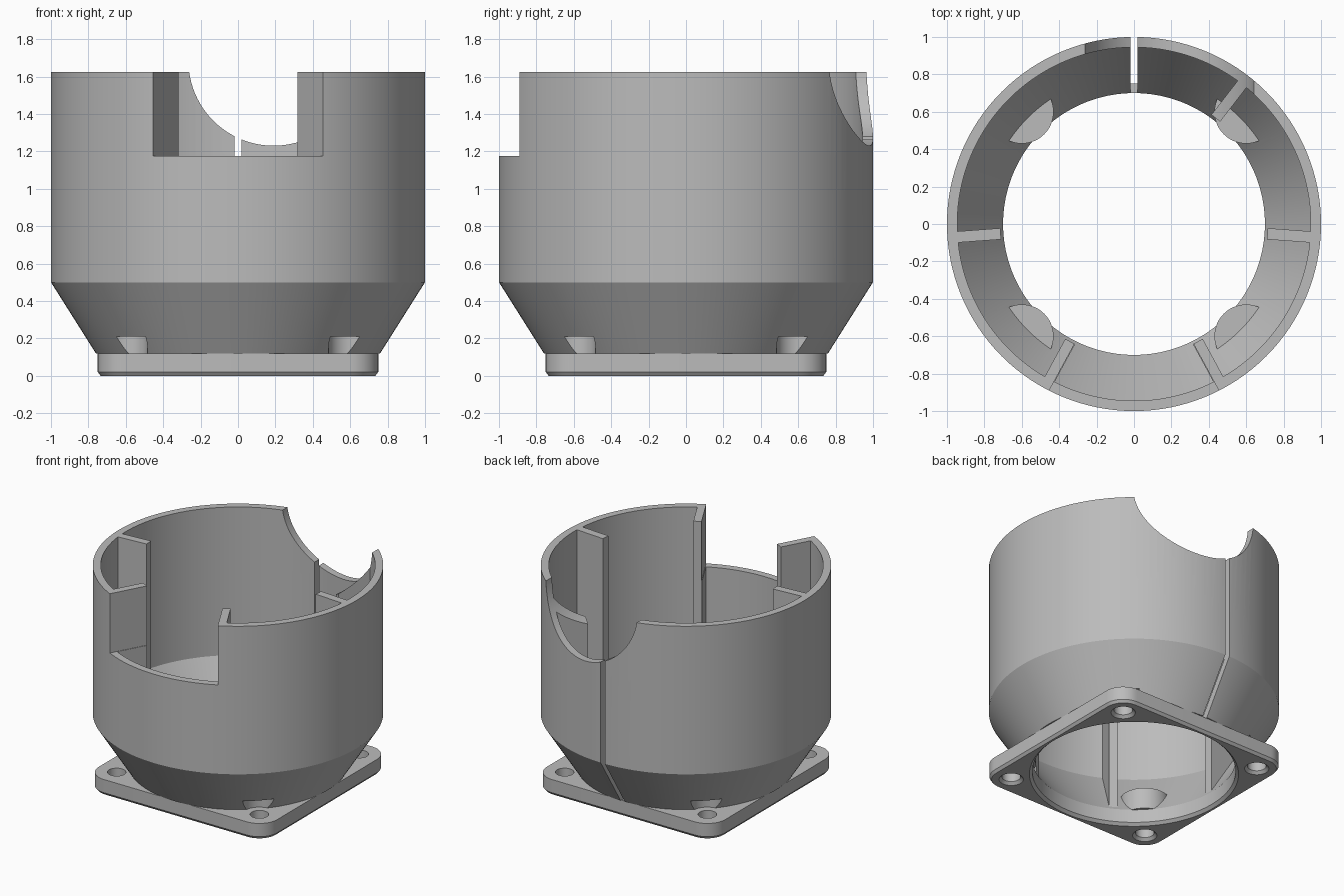
import bpy, bmesh
from math import sin, cos, pi, radians
from mathutils import Matrix

if "Cube" in bpy.data.objects:
    bpy.data.objects.remove(bpy.data.objects["Cube"], do_unlink=True)

grey = bpy.data.materials.new("plain_grey")
grey.use_nodes = True
grey.diffuse_color = (0.5, 0.5, 0.5, 1)
grey.node_tree.nodes["Principled BSDF"].inputs["Base Color"].default_value = (0.5, 0.5, 0.5, 1)

TOP, FLOOR, SHOULDER = 1.625, 0.12, 0.5
RIB_HALF = 0.03


def finish(name, bm, matrix=None):
    """Turn a bmesh into a named object."""
    bmesh.ops.recalc_face_normals(bm, faces=bm.faces)
    if matrix:
        bm.transform(matrix)
    mesh = bpy.data.meshes.new(name)
    bm.to_mesh(mesh)
    bm.free()
    mesh.materials.append(grey)
    obj = bpy.data.objects.new(name, mesh)
    bpy.context.collection.objects.link(obj)
    return obj


def revolve(name, profile, hollow=False, at=(0, 0), segments=128):
    """Spin (radius, z) points about z; hollow joins the last ring to the first."""
    bm = bmesh.new()
    angles = [2 * pi * i / segments for i in range(segments)]
    rings = [[bm.verts.new((r * cos(a), r * sin(a), z)) for a in angles] for r, z in profile]
    pairs = list(zip(rings, rings[1:]))
    if hollow:
        pairs.append((rings[-1], rings[0]))
    else:
        bm.faces.new(rings[0])
        bm.faces.new(rings[-1])
    for low, high in pairs:
        for i in range(segments):
            j = (i + 1) % segments
            bm.faces.new((low[i], low[j], high[j], high[i]))
    return finish(name, bm, Matrix.Translation((*at, 0)))


def prism(name, points, offset, matrix=None):
    """Extrude a 3D outline along an offset."""
    bm = bmesh.new()
    face = bm.faces.new([bm.verts.new(p) for p in points])
    made = bmesh.ops.extrude_face_region(bm, geom=[face])["geom"]
    bmesh.ops.translate(bm, vec=offset, verts=[v for v in made if isinstance(v, bmesh.types.BMVert)])
    return finish(name, bm, matrix)


def combine(target, tool, operation):
    """Apply a boolean and remove the tool."""
    mod = target.modifiers.new("combine", "BOOLEAN")
    mod.operation, mod.solver, mod.object = operation, "EXACT", tool
    bpy.context.view_layer.objects.active = target
    bpy.ops.object.modifier_apply(modifier=mod.name)
    bpy.data.objects.remove(tool, do_unlink=True)


corners = [(x, y) for x in (-0.6, 0.6) for y in (-0.6, 0.6)]

# Funnel shaped cup wall
cup = revolve("cup", [(0.7, FLOOR), (0.76, FLOOR), (1, SHOULDER), (1, TOP),
                      (0.945, TOP), (0.945, SHOULDER)], hollow=True)

# Radial ribs that follow the wall
for angle in (-4.2, 52.3, 184.2, 241.5, 298.5):
    outline = [(0.715, FLOOR + 0.01), (0.736, FLOOR + 0.01), (0.97, SHOULDER), (0.97, TOP), (0.715, TOP)]
    rib = prism("rib", [(r, -RIB_HALF, z) for r, z in outline], (0, 2 * RIB_HALF, 0),
                Matrix.Rotation(radians(angle), 4, "Z"))
    combine(cup, rib, "UNION")

# Screw head bosses inside, with open pockets outside
for spot in corners:
    boss = revolve("boss", [(0.17, FLOOR), (0.17, 0.28)], at=spot, segments=48)
    combine(boss, revolve("limit", [(0.71, FLOOR - 0.03), (0.97, SHOULDER)]), "INTERSECT")
    combine(cup, boss, "UNION")
    combine(cup, revolve("pocket", [(0.117, 0.05), (0.117, 0.21)], at=spot, segments=48), "DIFFERENCE")

# Front notch between the two front ribs
edge = [(0.318, -0.64), (0.59, -1.143)]
wedge = [(x, y, 1.175) for x, y in edge] + [(-x, y, 1.175) for x, y in reversed(edge)]
combine(cup, prism("notch", wedge, (0, 0, 1)), "DIFFERENCE")

# Round cutout at the back
arc = [(0.19 + 0.455 * cos(2 * pi * i / 96), 0.3, 1.685 + 0.455 * sin(2 * pi * i / 96)) for i in range(96)]
combine(cup, prism("round_cutout", arc, (0, 1, 0)), "DIFFERENCE")

# Narrow slit down the back
slit = [(-0.018, 0.5, 0.1), (0.018, 0.5, 0.1), (0.018, 1.2, 0.1), (-0.018, 1.2, 0.1)]
combine(cup, prism("slit", slit, (0, 0, 2)), "DIFFERENCE")

# Square mounting plate with rounded corners and a chamfered underside
bm = bmesh.new()
rings = []
for z, radius in ((0, 0.135), (0.02, 0.15), (FLOOR, 0.15)):
    ring = []
    for quarter, (sx, sy) in enumerate(((1, 1), (-1, 1), (-1, -1), (1, -1))):
        for step in range(13):
            a = (quarter + step / 12) * pi / 2
            ring.append(bm.verts.new((0.6 * sx + radius * cos(a), 0.6 * sy + radius * sin(a), z)))
    rings.append(ring)
bm.faces.new(rings[0])
bm.faces.new(rings[-1])
for low, high in zip(rings, rings[1:]):
    for i in range(len(low)):
        j = (i + 1) % len(low)
        bm.faces.new((low[i], low[j], high[j], high[i]))
plate = finish("mounting_plate", bm)

# Bore and screw holes, chamfered below
for radius, spot, segments in [(0.7, (0, 0), 128)] + [(0.064, c, 40) for c in corners]:
    hole = revolve("hole", [(radius + 0.04, -0.02), (radius, 0.02), (radius, 0.2)], at=spot, segments=segments)
    combine(plate, hole, "DIFFERENCE")

# Smooth curved walls, keep crisp edges
bpy.ops.object.select_all(action="DESELECT")
for part in (cup, plate):
    part.select_set(True)
bpy.context.view_layer.objects.active = cup
bpy.ops.object.shade_smooth_by_angle(angle=radians(25))
